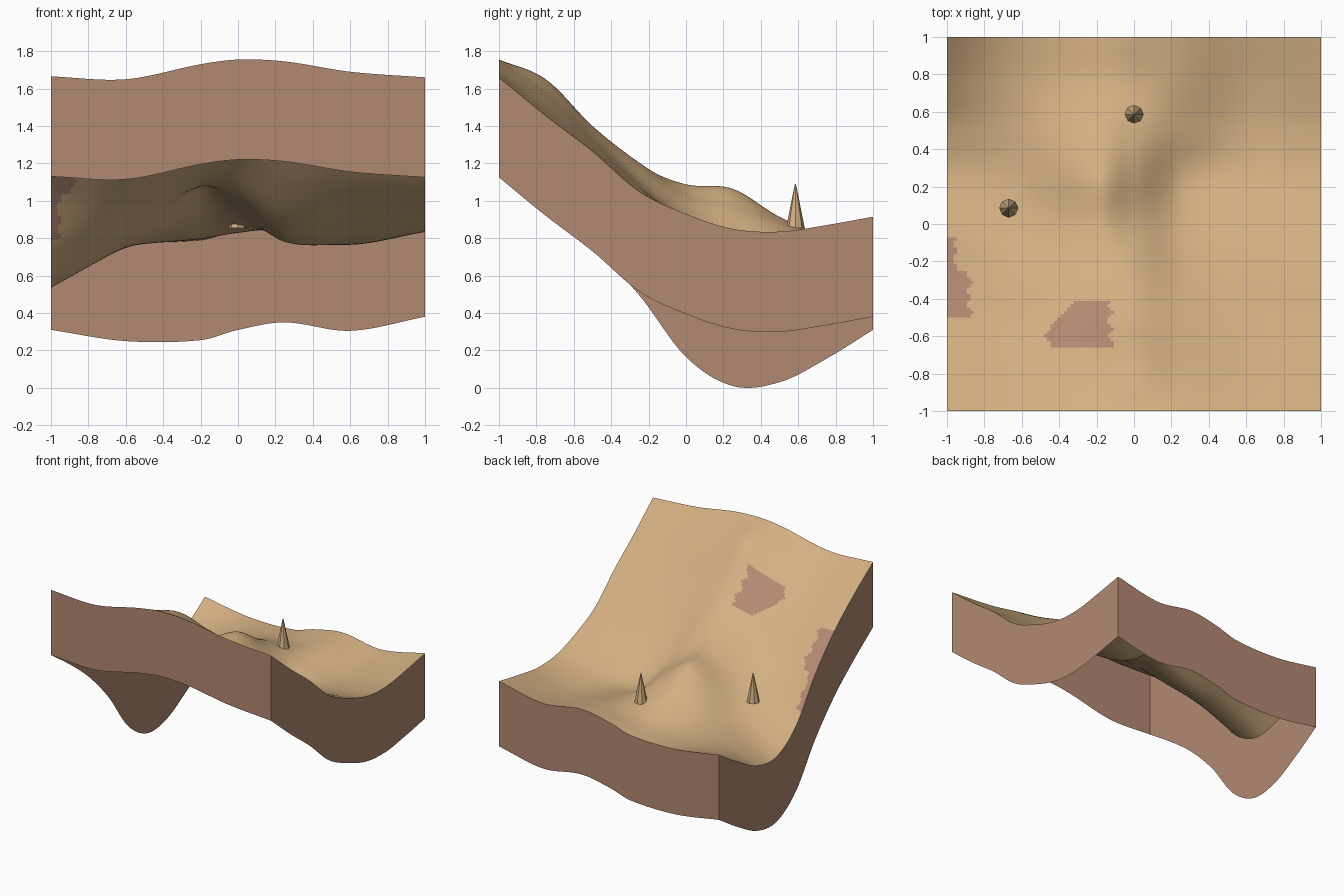
import bpy
import bmesh
import math

if "Cube" in bpy.data.objects:
    bpy.data.objects.remove(bpy.data.objects["Cube"], do_unlink=True)

CELLS = 112          # terrain resolution per side
WALL = 0.535         # height of the skirt below the terrain edge


def make_material(name, color):
    mat = bpy.data.materials.new(name)
    mat.use_nodes = True
    mat.diffuse_color = (*color, 1)
    mat.node_tree.nodes["Principled BSDF"].inputs["Base Color"].default_value = (*color, 1)
    return mat


SAND = make_material("sand", (0.65, 0.43, 0.225))
CLAY = make_material("clay", (0.45, 0.25, 0.17))

# Cross-sections of the ground: x position -> heights from front to back
SECTIONS = {
    -1.0: (1.665, 1.49, 1.29, 1.03, .70, .545, .565, .69, .845),
    -0.6: (1.65, 1.47, 1.29, 1.07, .89, .78, .75, .755, .785),
    -0.2: (1.73, 1.58, 1.36, 1.18, 1.085, 1.06, .91, .81, .79),
    0.0: (1.755, 1.65, 1.40, 1.20, 1.03, .97, .885, .83, .845),
    0.25: (1.745, 1.58, 1.34, 1.10, .90, .785, .81, .85, .885),
    0.6: (1.69, 1.50, 1.29, 1.07, .90, .79, .765, .79, .84),
    1.0: (1.66, 1.455, 1.265, 1.05, .93, .85, .835, .87, .915),
}
STATIONS = list(SECTIONS)
DEPTHS = [-1 + 0.25 * i for i in range(9)]


def spline(xs, ys, x):
    """Smooth curve through the points, with tangents from neighbours."""
    last = len(xs) - 1
    i = max(k for k in range(last) if xs[k] <= x + 1e-9)

    def slope(k):
        a, b = max(k - 1, 0), min(k + 1, last)
        return (ys[b] - ys[a]) / (xs[b] - xs[a])

    h = xs[i + 1] - xs[i]
    t = (x - xs[i]) / h
    return ((1 + 2 * t) * (1 - t) ** 2 * ys[i] + t * (1 - t) ** 2 * h * slope(i)
            + t * t * (3 - 2 * t) * ys[i + 1] + t * t * (t - 1) * h * slope(i + 1))


def height(x, y):
    return spline(STATIONS, [spline(DEPTHS, SECTIONS[s], y) for s in STATIONS], x)


def in_clay_patch(x, y):
    """Two bare patches with scalloped sides."""
    wave = 0.016 * math.sin(math.tau * y / 0.083)
    middle = (-0.66 < y < -0.415 and -0.46 + wave < x < -0.125 + wave
              and y - x < -0.1)
    edge = (-0.5 < y < -0.25 and x < -0.88 + wave) or (-0.25 <= y < -0.08 and x < -0.955 + wave)
    return middle or edge


def finish(bm, name, materials):
    mesh = bpy.data.meshes.new(name)
    bm.to_mesh(mesh)
    bm.free()
    for mat in materials:
        mesh.materials.append(mat)
    obj = bpy.data.objects.new(name, mesh)
    bpy.context.collection.objects.link(obj)
    return obj


# Ground surface
bm = bmesh.new()
bmesh.ops.create_grid(bm, x_segments=CELLS, y_segments=CELLS, size=1)
for v in bm.verts:
    x = max(-1, min(1, v.co.x))
    y = max(-1, min(1, v.co.y))
    v.co = (x, y, height(x, y))
for f in bm.faces:
    center = f.calc_center_median()
    f.material_index = int(in_clay_patch(center.x, center.y))
    f.smooth = True
finish(bm, "ground", [SAND, CLAY])


# Skirt walls, open underneath
def add_wall(name, point_at):
    bm = bmesh.new()
    previous = None
    for i in range(CELLS + 1):
        x, y = point_at(-1 + 2 * i / CELLS)
        z = height(x, y)
        pair = bm.verts.new((x, y, z)), bm.verts.new((x, y, z - WALL))
        if previous:
            bm.faces.new((previous[0], previous[1], pair[1], pair[0]))
        previous = pair
    finish(bm, name, [CLAY])


add_wall("front_wall", lambda t: (t, -1))
add_wall("right_wall", lambda t: (1, t))
add_wall("back_wall", lambda t: (-t, 1))
add_wall("left_wall", lambda t: (-1, -t))


# Faceted rock spires
def add_spire(name, x, y, base):
    bm = bmesh.new()
    tall = 0.235
    bmesh.ops.create_cone(bm, cap_ends=True, segments=8, radius1=0.05, radius2=0.003, depth=tall)
    bmesh.ops.translate(bm, verts=bm.verts, vec=(x, y, base + tall / 2))
    finish(bm, name, [SAND])


add_spire("back_spire", 0, 0.585, 0.855)
add_spire("side_spire", -0.67, 0.085, 0.845)
